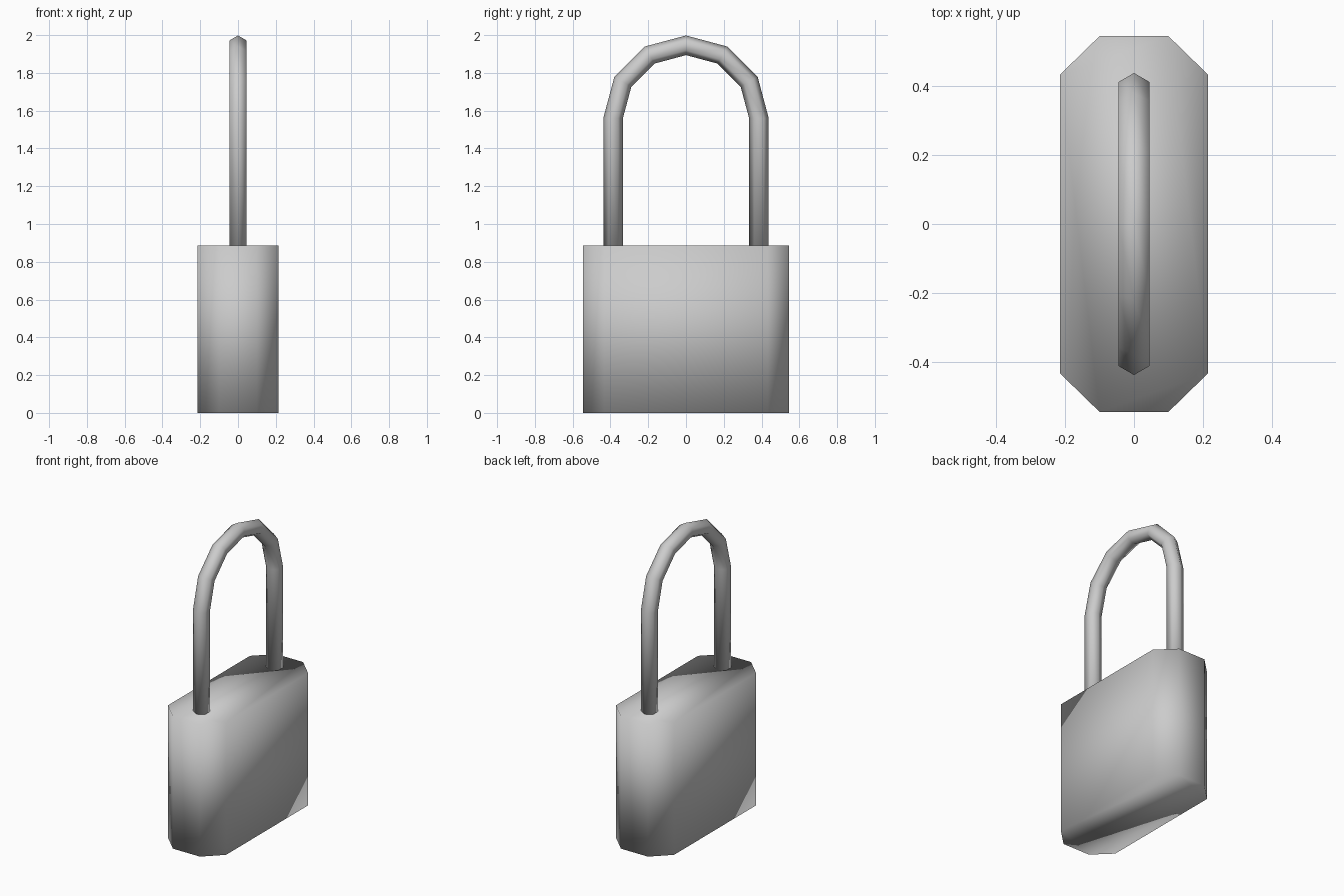
import bpy, bmesh, math

cube = bpy.data.objects.get("Cube")
if cube:
    bpy.data.objects.remove(cube, do_unlink=True)

steel = bpy.data.materials.new("grey steel")
steel.use_nodes = True
colour = (0.6, 0.6, 0.6, 1)
steel.diffuse_color = colour
steel.node_tree.nodes["Principled BSDF"].inputs["Base Color"].default_value = colour

BODY_TOP = 0.885


def finish(name, bm):
    """Turn a bmesh into a smooth shaded steel object."""
    bmesh.ops.recalc_face_normals(bm, faces=bm.faces)
    mesh = bpy.data.meshes.new(name)
    bm.to_mesh(mesh)
    bm.free()
    mesh.materials.append(steel)
    mesh.shade_smooth()
    obj = bpy.data.objects.new(name, mesh)
    bpy.context.collection.objects.link(obj)
    return obj


# Lock body: a chamfered rectangle extruded upwards
bm = bmesh.new()
corner = [(0.215, 0.433), (0.1, 0.545)]
half = corner + [(-x, y) for x, y in reversed(corner)]
outline = half + [(-x, -y) for x, y in half]
base = bm.faces.new([bm.verts.new((x, y, 0)) for x, y in outline])
sides = bmesh.ops.extrude_face_region(bm, geom=[base], use_keep_orig=True)
top = [v for v in sides["geom"] if isinstance(v, bmesh.types.BMVert)]
bmesh.ops.translate(bm, verts=top, vec=(0, 0, BODY_TOP))
finish("lock_body", bm)

# Shackle: a six-sided bar swept up one leg, over the arch and down the other
ARCH_R, BAR_R, ARCH_Z = 0.386, 0.052, 1.56
SEGMENTS, SIDES = 6, 6
stations = [(0, BODY_TOP - 0.01)]
stations += [(math.pi * i / SEGMENTS, ARCH_Z) for i in range(SEGMENTS + 1)]
stations += [(math.pi, BODY_TOP - 0.01)]

bm = bmesh.new()
rings = []
for angle, z in stations:
    ring = []
    for k in range(SIDES):
        turn = math.tau * k / SIDES
        r = ARCH_R + BAR_R * math.cos(turn)
        ring.append(bm.verts.new((BAR_R * math.sin(turn),
                                  r * math.cos(angle),
                                  z + r * math.sin(angle))))
    rings.append(ring)
for a, b in zip(rings, rings[1:]):
    for k in range(SIDES):
        n = (k + 1) % SIDES
        bm.faces.new((a[k], a[n], b[n], b[k]))
bm.faces.new(rings[0])
bm.faces.new(rings[-1])
finish("shackle", bm)
